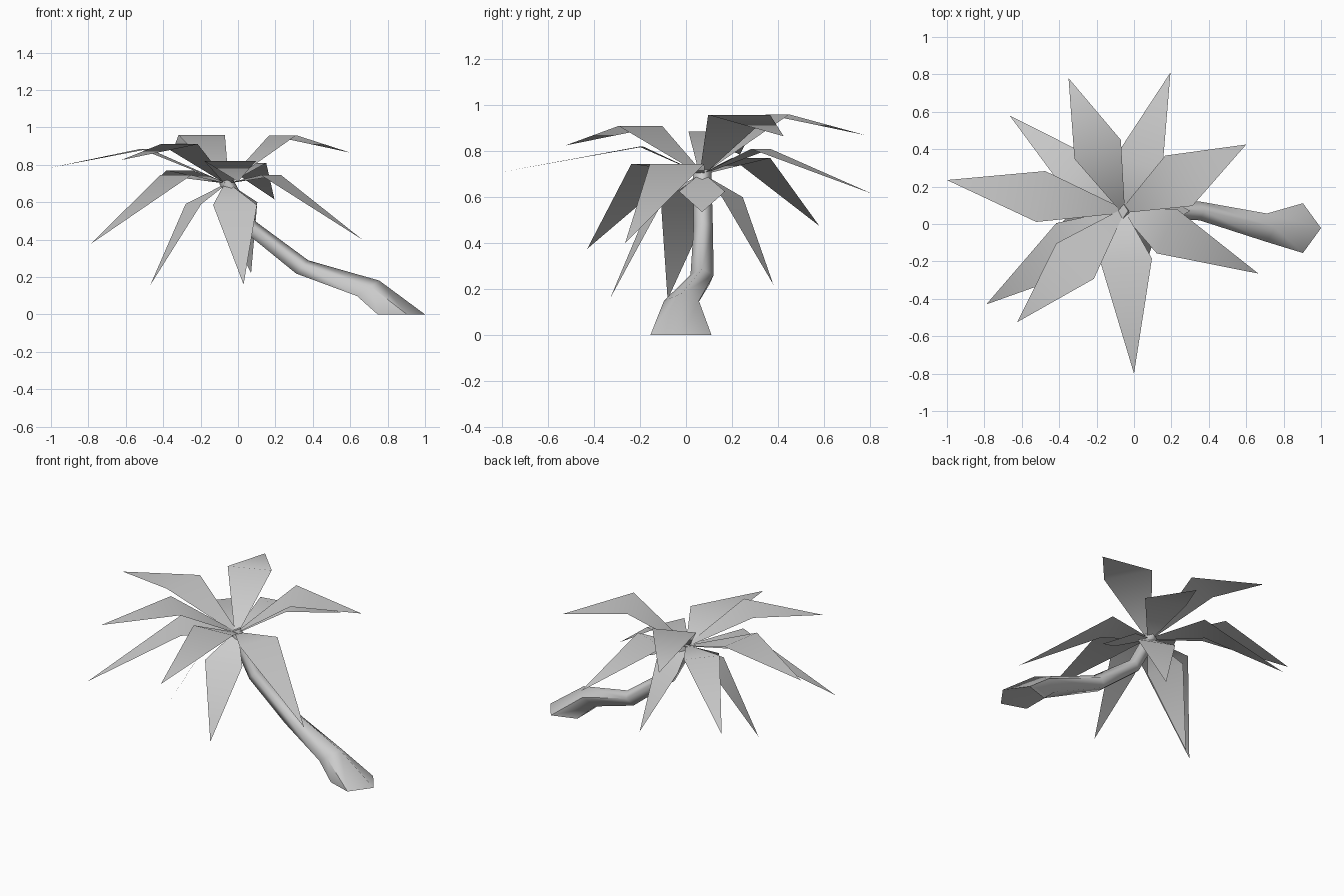
import bpy
from math import cos, sin, pi, radians
from mathutils import Matrix, Vector

if "Cube" in bpy.data.objects:
    bpy.data.objects.remove(bpy.data.objects["Cube"], do_unlink=True)

material = bpy.data.materials.new("light grey")
material.use_nodes = True
GREY = (0.6, 0.6, 0.6, 1)
material.diffuse_color = GREY
material.node_tree.nodes["Principled BSDF"].inputs["Base Color"].default_value = GREY

HUB = Vector((-0.06, 0.07, 0.7))
SIDES = 5


def add_object(name, verts, faces):
    mesh = bpy.data.meshes.new(name)
    mesh.from_pydata(verts, [], faces)
    mesh.materials.append(material)
    mesh.update()
    obj = bpy.data.objects.new(name, mesh)
    bpy.context.scene.collection.objects.link(obj)
    return obj


def smooth(obj, angle):
    bpy.ops.object.select_all(action="DESELECT")
    obj.select_set(True)
    bpy.context.view_layer.objects.active = obj
    bpy.ops.object.shade_smooth_by_angle(angle=radians(angle))


def ring(centre, radius, tilt):
    """Five-sided ring, tipped up on its outer side."""
    turn = Matrix.Rotation(-radians(tilt), 3, "Y")
    steps = [2 * pi * i / SIDES for i in range(SIDES)]
    return [Vector(centre) + turn @ Vector((radius * cos(a), radius * sin(a), 0)) for a in steps]


# Leaning trunk: centre, radius and tilt of each ring
trunk_rings = [
    ((0.86, -0.022, 0), 0.14, 0),
    ((0.69, -0.02, 0.135), 0.08, 35),
    ((0.34, 0.07, 0.25), 0.053, 47),
    ((0.07, 0.075, 0.46), 0.044, 50),
    ((-0.07, 0.07, 0.715), 0.042, 25),
]
verts = [v for spec in trunk_rings for v in ring(*spec)]
faces = [tuple(reversed(range(SIDES))), tuple(range(len(verts) - SIDES, len(verts)))]
for level in range(len(trunk_rings) - 1):
    for i in range(SIDES):
        a, b = level * SIDES + i, level * SIDES + (i + 1) % SIDES
        faces.append((a, b, b + SIDES, a + SIDES))
smooth(add_object("trunk", verts, faces), 75)


def add_leaf(name, tip, reach, height, half_width):
    """Leaf that widens from the hub to a fold, then narrows to its tip."""
    tip = Vector(tip)
    out = tip - HUB
    out.z = 0
    out.normalize()
    side = Vector((out.y, -out.x, 0))
    fold = HUB + out * reach
    fold.z = height
    verts = [HUB - side * 0.012, HUB + side * 0.012,
             fold + side * half_width, fold - side * half_width, tip]
    smooth(add_object(name, verts, [(0, 1, 2, 3), (3, 2, 4)]), 60)


# Leaves: tip, distance to the fold, height of the fold, half width
leaves = {
    "upper_leaf_right": ((-1, 0.235, 0.785), 0.445, 0.885, 0.138),
    "upper_leaf_back": ((-0.35, 0.78, 0.87), 0.355, 0.96, 0.134),
    "upper_leaf_left": ((0.6, 0.425, 0.865), 0.34, 0.958, 0.153),
    "upper_leaf_front_right": ((-0.625, -0.525, 0.825), 0.37, 0.91, 0.138),
    "upper_leaf_front": ((0, -0.8, 0.71), 0.265, 0.82, 0.138),
    "middle_leaf_back_right": ((-0.665, 0.58, 0.475), 0.33, 0.77, 0.11),
    "middle_leaf_back_left": ((0.195, 0.81, 0.615), 0.27, 0.81, 0.13),
    "middle_leaf_left": ((0.665, -0.265, 0.4), 0.26, 0.745, 0.13),
    "middle_leaf_front_right": ((-0.79, -0.43, 0.375), 0.33, 0.745, 0.147),
    "lower_leaf_right": ((-0.47, -0.08, 0.155), 0.19, 0.59, 0.122),
    "lower_leaf_front": ((0.03, -0.33, 0.16), 0.2, 0.585, 0.12),
    "lower_leaf_back": ((0.07, 0.38, 0.22), 0.143, 0.6, 0.117),
    "lower_leaf_left": ((0.3, 0.07, 0.535), 0.19, 0.625, 0.1),
}
for name, spec in leaves.items():
    add_leaf(name, *spec)
